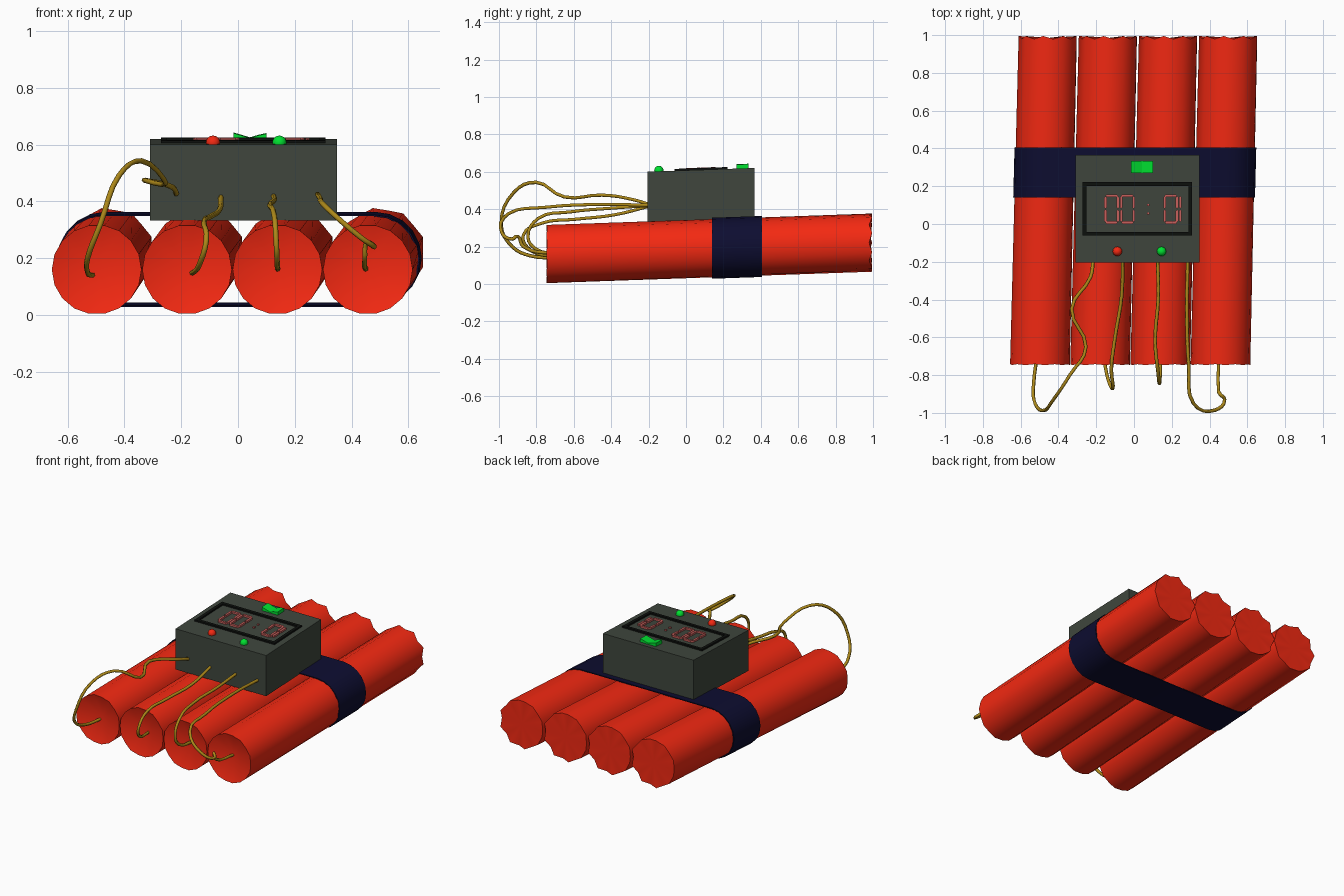
import bpy, bmesh, math

if "Cube" in bpy.data.objects:
    bpy.data.objects.remove(bpy.data.objects["Cube"])

SLOPE, SKEW, FRONT, BACK, R = 0.035, 0.026, -0.745, 0.985, 0.158


def material(name, rgb):
    m = bpy.data.materials.new(name)
    m.diffuse_color = (*rgb, 1)
    m.use_nodes = True
    m.node_tree.nodes["Principled BSDF"].inputs["Base Color"].default_value = m.diffuse_color
    return m


RED = material("red_paper", (0.9, 0.022, 0.006))
NAVY = material("navy_tape", (0.004, 0.004, 0.03))
GREY = material("dark_grey_green", (0.05, 0.062, 0.047))
BLACK = material("black", (0.004, 0.005, 0.004))
PINK = material("display_red", (0.6, 0.12, 0.11))
GREEN = material("green", (0.0, 0.75, 0.03))
BRASS = material("brass_wire", (0.42, 0.25, 0.01))


def make(name, verts, faces, mat, smooth=None):
    me = bpy.data.meshes.new(name)
    me.from_pydata(verts, [], faces)
    bm = bmesh.new()
    bm.from_mesh(me)
    bmesh.ops.recalc_face_normals(bm, faces=bm.faces)
    bm.to_mesh(me)
    bm.free()
    ob = bpy.data.objects.new(name, me)
    bpy.context.collection.objects.link(ob)
    me.materials.append(mat)
    if smooth:
        bpy.ops.object.select_all(action='DESELECT')
        bpy.context.view_layer.objects.active = ob
        ob.select_set(True)
        bpy.ops.object.shade_smooth_by_angle(angle=math.radians(smooth))
    return ob


def tilt(x, y, z):
    # everything on the box follows the slope of the tubes
    return (x, y, z + SLOPE * (y - 0.08))


def prism(name, outline, z0, z1, mat):
    n = len(outline)
    v = [tilt(x, y, z) for z in (z0, z1) for x, y in outline]
    f = [tuple(range(n)), tuple(range(n, 2 * n))]
    f += [(i, (i + 1) % n, (i + 1) % n + n, i + n) for i in range(n)]
    return make(name, v, f, mat)


def slab(name, x0, x1, y0, y1, z0, z1, mat):
    return prism(name, [(x0, y0), (x1, y0), (x1, y1), (x0, y1)], z0, z1, mat)


# Four paper tubes: slightly dished front ends, crimped back ends
SIDES = 18
for k in range(4):
    cx = -0.498 + 0.3185 * k
    verts = []
    for end, y in enumerate((FRONT, BACK)):
        for i in range(SIDES):
            a = 2 * math.pi * i / SIDES
            r = R if not end or i % 2 else R * 0.95
            yy = y + (0.01 if i % 2 else -0.006) * (1 if end else 0.3)
            verts.append((cx + SKEW * (yy - FRONT) + r * math.cos(a), yy,
                          0.16 + SLOPE * (yy - FRONT) + r * math.sin(a)))
    for y in (FRONT + 0.05, BACK):
        verts.append((cx + SKEW * (y - FRONT), y, 0.16 + SLOPE * (y - FRONT)))
    faces = []
    for i in range(SIDES):
        j = (i + 1) % SIDES
        faces += [(i, j, j + SIDES, i + SIDES), (j, i, 2 * SIDES),
                  (i + SIDES, j + SIDES, 2 * SIDES + 1)]
    make(f"tube_{k + 1}", verts, faces, RED, 40)

# Tape band wrapped around the row of tubes
ARC = 10
loop = []
for cx, start in ((0.477, -90), (-0.477, 90)):
    for i in range(ARC + 1):
        a = math.radians(start + 180 * i / ARC)
        loop.append((cx, math.cos(a), math.sin(a)))
n = len(loop)
verts = []
for y, r in ((0.14, 0.163), (0.405, 0.163), (0.405, 0.157), (0.14, 0.157)):
    verts += [(0.004 + cx + SKEW * (y - 0.27) + r * c, y,
               0.16 + SLOPE * (y - FRONT) + r * s) for cx, c, s in loop]
faces = [(q * n + i, q * n + (i + 1) % n, ((q + 1) % 4) * n + (i + 1) % n,
          ((q + 1) % 4) * n + i) for q in range(4) for i in range(n)]
make("tape_band", verts, faces, NAVY, 40)

# Timer box
slab("timer_box", -0.31, 0.348, -0.205, 0.365, 0.343, 0.61, GREY)

# Display frame, four black bars
x0, x1, y0, y1, w = -0.272, 0.308, -0.062, 0.222, 0.02
for i, (a, b, c, d) in enumerate(((x0, x1, y0, y0 + w), (x0, x1, y1 - w, y1),
                                  (x0, x0 + w, y0 + w, y1 - w),
                                  (x1 - w, x1, y0 + w, y1 - w))):
    slab(f"display_frame_{i + 1}", a, b, c, d, 0.605, 0.62, BLACK)


# Raised bevelled display bars
def bar(name, ax, ay, bx, by, t=0.007):
    if ax == bx:
        o = [(ax, ay), (ax + t, ay + t), (ax + t, by - t), (ax, by),
             (ax - t, by - t), (ax - t, ay + t)]
    else:
        o = [(ax, ay), (ax + t, ay - t), (bx - t, ay - t), (bx, ay),
             (bx - t, ay + t), (ax + t, ay + t)]
    prism(name, o, 0.607, 0.622, PINK)


for k, cx in enumerate((-0.118, -0.035, 0.195)):
    l, r = cx - 0.033, cx + 0.033
    for i, (ax, ay, bx, by) in enumerate(((l, 0.008, r, 0.008), (l, 0.15, r, 0.15),
                                          (l, 0.01, l, 0.077), (r, 0.081, r, 0.148),
                                          (r, 0.01, r, 0.077), (l, 0.081, l, 0.148))):
        bar(f"display_bar_{k + 1}_{i + 1}", ax, ay, bx, by)
bar("display_bar_4_1", 0.245, 0.01, 0.245, 0.077)
bar("display_bar_4_2", 0.245, 0.081, 0.245, 0.148)
for i, y in enumerate((0.05, 0.095)):
    slab(f"display_dot_{i + 1}", 0.07, 0.082, y, y + 0.012, 0.607, 0.618, PINK)

# Rocker switch with a dipped top
profile = [(-0.016, 0.6), (0.1, 0.6), (0.1, 0.632), (0.072, 0.626),
           (0.042, 0.617), (0.012, 0.626), (-0.016, 0.634)]
m = len(profile)
verts = [tilt(x, y, z) for y in (0.27, 0.334) for x, z in profile]
faces = [tuple(range(m)), tuple(range(m, 2 * m))]
faces += [(i, (i + 1) % m, (i + 1) % m + m, i + m) for i in range(m)]
make("rocker_switch", verts, faces, GREEN)

# Indicator lamps
for name, x, mat in (("red_lamp", -0.088, RED), ("green_lamp", 0.146, GREEN)):
    bpy.ops.mesh.primitive_uv_sphere_add(segments=16, ring_count=10, radius=0.025,
                                         location=(x, -0.145, 0.607))
    ob = bpy.context.object
    ob.name = name
    ob.data.materials.append(mat)
    bpy.ops.object.shade_smooth()

# Wires from the box front to the tube ends
WIRES = [
    [(-0.215, -0.18, 0.42), (-0.23, -0.28, 0.45), (-0.33, -0.45, 0.475),
     (-0.255, -0.65, 0.465), (-0.34, -0.8, 0.543), (-0.42, -0.92, 0.49),
     (-0.485, -0.988, 0.32), (-0.53, -0.93, 0.2), (-0.53, -0.83, 0.15),
     (-0.51, -0.68, 0.14)],
    [(-0.06, -0.18, 0.42), (-0.065, -0.38, 0.37), (-0.1, -0.6, 0.345),
     (-0.12, -0.77, 0.325), (-0.112, -0.87, 0.26), (-0.135, -0.83, 0.18),
     (-0.165, -0.68, 0.145)],
    [(0.125, -0.18, 0.42), (0.128, -0.4, 0.405), (0.112, -0.62, 0.385),
     (0.128, -0.79, 0.35), (0.135, -0.845, 0.25), (0.138, -0.8, 0.185),
     (0.14, -0.68, 0.16)],
    [(0.285, -0.18, 0.42), (0.28, -0.45, 0.425), (0.29, -0.75, 0.41),
     (0.315, -0.95, 0.375), (0.43, -0.985, 0.275), (0.48, -0.93, 0.24),
     (0.455, -0.9, 0.255), (0.447, -0.87, 0.2), (0.45, -0.68, 0.16)],
]
for k, pts in enumerate(WIRES):
    cu = bpy.data.curves.new(f"wire_{k + 1}", 'CURVE')
    cu.dimensions = '3D'
    cu.bevel_depth = 0.0095
    cu.bevel_resolution = 1
    cu.resolution_u = 4
    cu.use_fill_caps = True
    sp = cu.splines.new('BEZIER')
    sp.bezier_points.add(len(pts) - 1)
    for bp, p in zip(sp.bezier_points, pts):
        bp.co = p
        bp.handle_left_type = bp.handle_right_type = 'AUTO'
    cu.materials.append(BRASS)
    bpy.context.collection.objects.link(bpy.data.objects.new(f"wire_{k + 1}", cu))
